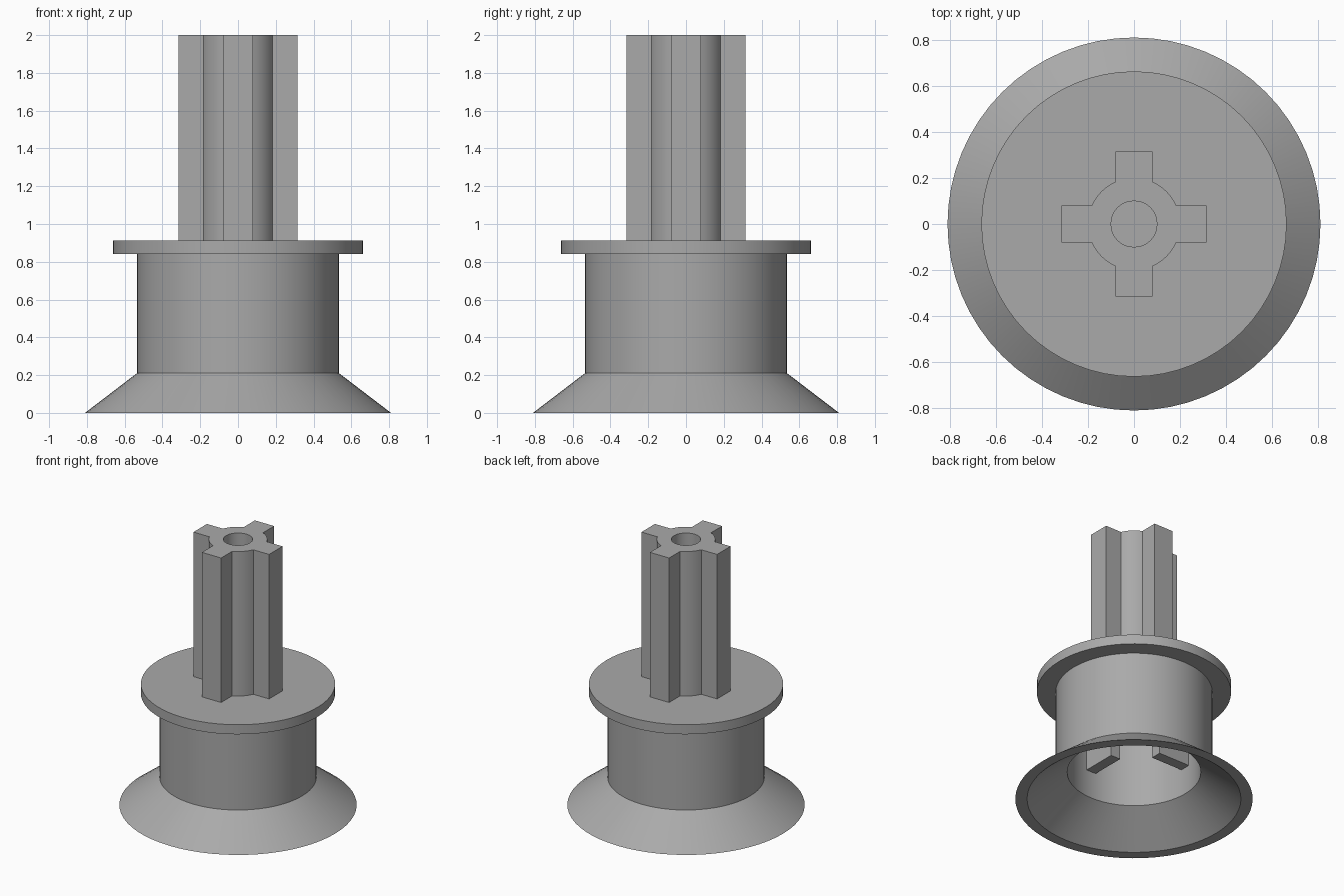
import bpy, bmesh
from math import cos, sin, pi, atan2, radians
from mathutils import Vector, Matrix

if "Cube" in bpy.data.objects:
    bpy.data.objects.remove(bpy.data.objects["Cube"], do_unlink=True)

grey = bpy.data.materials.new("plain grey")
grey.use_nodes = True
grey.diffuse_color = (0.4, 0.4, 0.4, 1)
grey.node_tree.nodes["Principled BSDF"].inputs["Base Color"].default_value = grey.diffuse_color


def finish(bm, name):
    """Turn a bmesh into a shaded object with the shared material."""
    bmesh.ops.recalc_face_normals(bm, faces=bm.faces)
    mesh = bpy.data.meshes.new(name)
    bm.to_mesh(mesh)
    bm.free()
    mesh.materials.append(grey)
    ob = bpy.data.objects.new(name, mesh)
    bpy.context.collection.objects.link(ob)
    bpy.ops.object.select_all(action='DESELECT')
    ob.select_set(True)
    bpy.context.view_layer.objects.active = ob
    bpy.ops.object.shade_smooth_by_angle(angle=radians(30))
    return ob


def loft(name, rings):
    """Skin successive (outline, height) rings and cap both ends."""
    bm = bmesh.new()
    loops = [[bm.verts.new((x, y, z)) for x, y in pts] for pts, z in rings]
    n = len(loops[0])
    for a, b in zip(loops, loops[1:]):
        for i in range(n):
            j = (i + 1) % n
            bm.faces.new((a[i], a[j], b[j], b[i]))
    bm.faces.new(loops[0])
    bm.faces.new(loops[-1])
    return finish(bm, name)


def circle(r, n=64):
    return [(r * cos(2 * pi * i / n), r * sin(2 * pi * i / n)) for i in range(n)]


# Hollow skirt, drum and flange, from inner ceiling round to the top face
profile = [(0.456, 0.84), (0.456, 0.21), (0.73, 0), (0.81, 0),
           (0.535, 0.21), (0.535, 0.84), (0.663, 0.84), (0.663, 0.912)]
loft("flanged_body", [(circle(r), z) for r, z in profile])

# Cross-shaped shaft: one quarter outline repeated about the axis
HALF, REACH, HUB, BORE = 0.08, 0.315, 0.2, 0.1
start = atan2(HALF, (HUB ** 2 - HALF ** 2) ** 0.5)
quarter = [Vector((REACH, y)) for y in (-HALF, 0, HALF)]
for k in range(9):
    a = start + (pi / 2 - 2 * start) * k / 8
    quarter.append(Vector((HUB * cos(a), HUB * sin(a))))
outline = [Matrix.Rotation(q * pi / 2, 2) @ p for q in range(4) for p in quarter]
bore = [p.normalized() * BORE for p in outline]
loft("cross_shaft", [(outline, 0.9), (outline, 2), (bore, 2), (bore, 0.915)])

# Four stiffening ribs inside the drum
for q in range(4):
    bm = bmesh.new()
    bmesh.ops.create_cube(bm, size=1)
    bmesh.ops.scale(bm, vec=(0.285, 0.08, 0.435), verts=bm.verts)
    bmesh.ops.translate(bm, vec=(0.3375, 0, 0.6325), verts=bm.verts)
    bmesh.ops.rotate(bm, matrix=Matrix.Rotation(q * pi / 2, 3, 'Z'), verts=bm.verts)
    finish(bm, "inner_rib_%d" % (q + 1))
